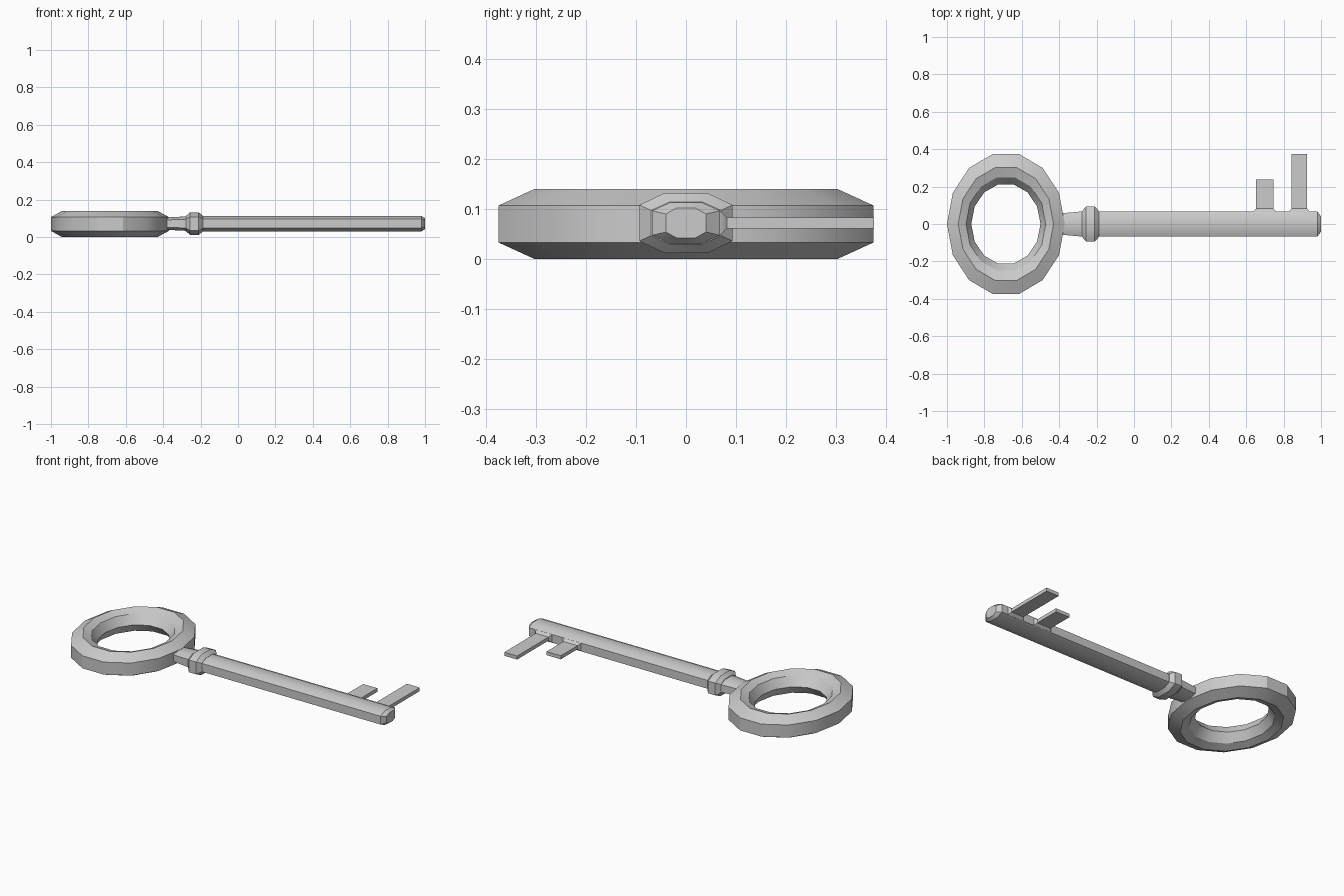
import bpy, bmesh, math
from math import radians

if "Cube" in bpy.data.objects:
    bpy.data.objects.remove(bpy.data.objects["Cube"])

ZC = 0.072  # height of the key's central plane


def finish(name, bm):
    bmesh.ops.recalc_face_normals(bm, faces=bm.faces)
    me = bpy.data.meshes.new(name)
    bm.to_mesh(me)
    bm.free()
    ob = bpy.data.objects.new(name, me)
    bpy.context.collection.objects.link(ob)
    bpy.ops.object.select_all(action='DESELECT')
    ob.select_set(True)
    bpy.context.view_layer.objects.active = ob
    bpy.ops.object.shade_smooth_by_angle(angle=radians(28))
    return ob


def loft(name, rings, closed=False):
    """Skin a list of point rings; cap the ends or join them into a loop."""
    bm = bmesh.new()
    loops = [[bm.verts.new(p) for p in r] for r in rings]
    n = len(loops[0])
    pairs = list(zip(loops, loops[1:])) + ([(loops[-1], loops[0])] if closed else [])
    for a, b in pairs:
        for i in range(n):
            j = (i + 1) % n
            bm.faces.new((a[i], a[j], b[j], b[i]))
    if not closed:
        bm.faces.new(loops[0])
        bm.faces.new(loops[-1])
    return finish(name, bm)


def octagon(x, hy, hz):
    q = [(1, .6), (.46, 1), (-.46, 1), (-1, .6), (-1, -.6), (-.46, -1), (.46, -1), (1, -.6)]
    return [(x, a * hy, ZC + b * hz) for a, b in q]


def bar(name, stations):
    return loft(name, [octagon(*s) for s in stations])


# Oval ring handle, 14 sides: each profile point is (x radius, y radius, z)
profile = [(.315, .384, .033), (.315, .384, .107), (.255, .310, .140), (.213, .256, .121),
           (.185, .217, .070), (.213, .256, .019), (.255, .310, .0)]
angles = [2 * math.pi * i / 14 for i in range(14)]
loft("ring_handle", [[(-.685 + rx * math.cos(a), ry * math.sin(a), z) for rx, ry, z in profile]
                     for a in angles], closed=True)

# Neck, collar and shaft along x
bar("neck", [(-.40, .056, .032), (-.27, .068, .039)])
bar("collar", [(-.277, .07, .042), (-.256, .093, .06), (-.21, .093, .06), (-.188, .07, .042)])
bar("shaft", [(-.20, .068, .041), (.98, .068, .041), (1.0, .040, .030)])


# Teeth: thin blades with a flared root
def tooth(name, x0, x1, y_end):
    rows = [(.05, .018, .027), (.068, .013, .024), (.082, 0, .0105), (y_end, 0, .0105)]
    loft(name, [[(x0 - f, y, ZC - t), (x1 + f, y, ZC - t), (x1 + f, y, ZC + t), (x0 - f, y, ZC + t)]
                for y, f, t in rows])


tooth("short_tooth", .652, .745, .238)
tooth("long_tooth", .842, .926, .375)
